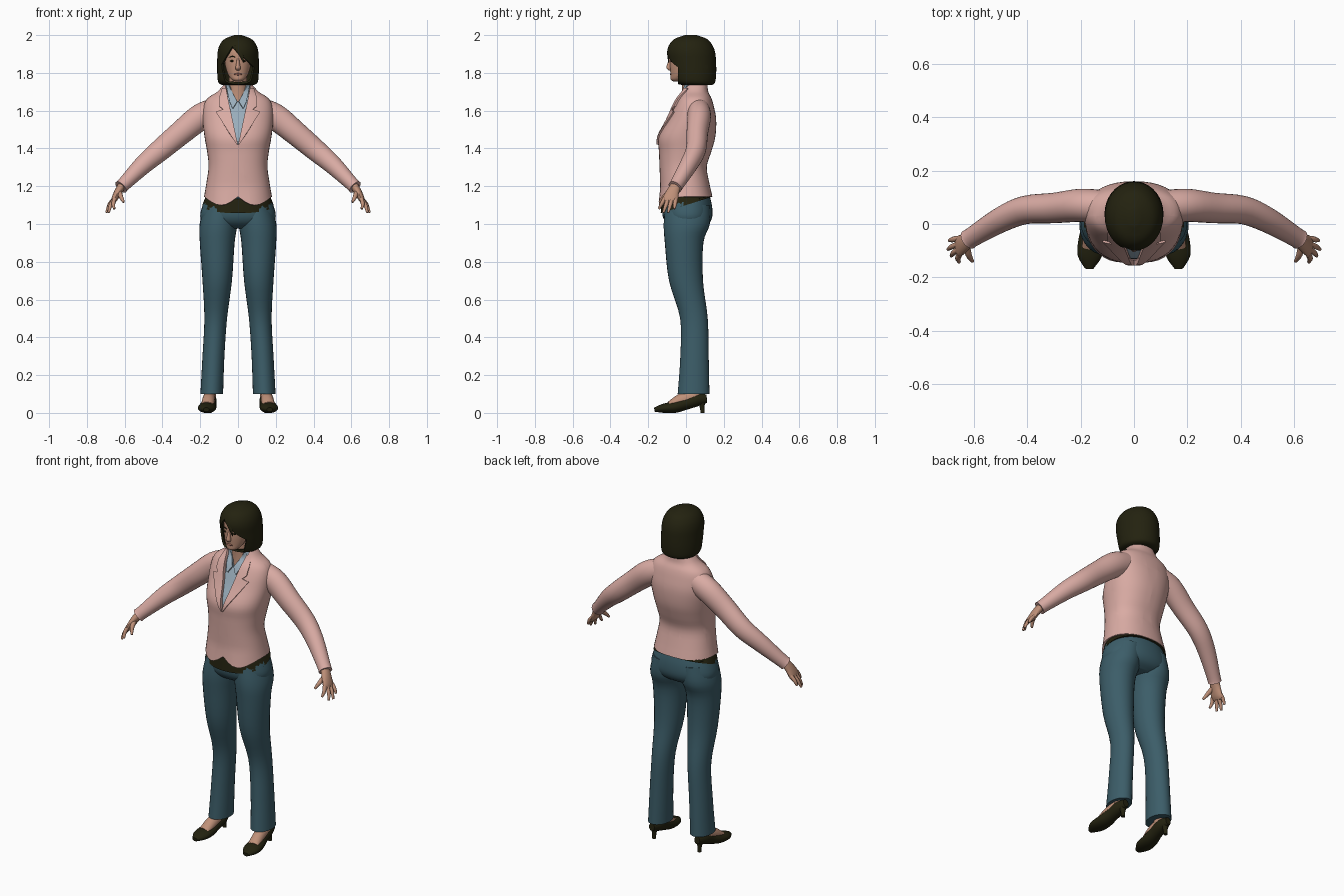
import bpy, bmesh, math
from mathutils import Vector
from mathutils.bvhtree import BVHTree

cube = bpy.data.objects.get("Cube")
if cube:
    bpy.data.objects.remove(cube)

X, Y, Z = Vector((1, 0, 0)), Vector((0, 1, 0)), Vector((0, 0, 1))
made = []


def material(name, r, g, b):
    m = bpy.data.materials.new(name)
    m.use_nodes = True
    m.diffuse_color = (r, g, b, 1)
    bsdf = m.node_tree.nodes["Principled BSDF"]
    bsdf.inputs["Base Color"].default_value = (r, g, b, 1)
    bsdf.inputs["Roughness"].default_value = 0.8
    return m


skin = material("skin", 0.52, 0.28, 0.19)
lips = material("lips", 0.34, 0.14, 0.10)
pink = material("jacket pink", 0.70, 0.41, 0.37)
blue = material("shirt blue", 0.32, 0.42, 0.50)
teal = material("trouser teal", 0.045, 0.11, 0.14)
dark = material("dark olive", 0.017, 0.016, 0.005)


def finish(name, bm, mat, thick=0):
    """Turn a bmesh into an object, optionally thickened inwards."""
    me = bpy.data.meshes.new(name)
    bm.to_mesh(me)
    bm.free()
    me.materials.append(mat)
    ob = bpy.data.objects.new(name, me)
    bpy.context.collection.objects.link(ob)
    if thick:
        mod = ob.modifiers.new("thickness", "SOLIDIFY")
        mod.thickness = thick
        mod.offset = -1
        bpy.context.view_layer.objects.active = ob
        bpy.ops.object.modifier_apply(modifier=mod.name)
    made.append(ob)
    return ob


def spline(keys, steps):
    """Smooth rows running through the key rows."""
    rows = []
    for i in range(len(keys) - 1):
        p = [keys[max(0, min(len(keys) - 1, i + d))] for d in (-1, 0, 1, 2)]
        for k in range(steps):
            t = k / steps
            rows.append([0.5 * (2 * b + (c - a) * t + (2 * a - 5 * b + 4 * c - d) * t * t
                                + (3 * b - a - 3 * c + d) * t ** 3) for a, b, c, d in zip(*p)])
    return rows + [list(keys[-1])]


def loft(keys, side=None, s=1, n=28, steps=4, power=1.0, caps=True):
    """Skin rings (x, y, z, width, depth); level rings unless a side axis is given."""
    rows = spline(keys, steps)
    pts = [Vector((r[0] * s, r[1], r[2])) for r in rows]
    bm = bmesh.new()
    rings = []
    for i, r in enumerate(rows):
        u, v = X, Y
        if side:
            t = (pts[min(i + 1, len(pts) - 1)] - pts[max(i - 1, 0)]).normalized()
            u = (side - t * side.dot(t)).normalized()
            v = t.cross(u)
        ring = []
        for k in range(n):
            a = math.tau * k / n
            c, d = (math.copysign(abs(w) ** power, w) for w in (math.cos(a), math.sin(a)))
            ring.append(bm.verts.new(pts[i] + u * c * r[3] + v * d * r[4]))
        rings.append(ring)
    for a, b in zip(rings, rings[1:]):
        for k in range(n):
            j = (k + 1) % n
            bm.faces.new((a[k], a[j], b[j], b[k]))
    if caps:
        bm.faces.new(rings[0][::-1])
        bm.faces.new(rings[-1])
        bmesh.ops.recalc_face_normals(bm, faces=bm.faces)
    return bm


def cut_opening(bm, planes):
    """Slice along every plane and remove what lies behind all of them."""
    planes = [(Vector(co), Vector(no)) for co, no in planes]
    for co, no in planes:
        bmesh.ops.bisect_plane(bm, geom=bm.verts[:] + bm.edges[:] + bm.faces[:],
                               plane_co=co, plane_no=no)
    gone = [f for f in bm.faces
            if all((f.calc_center_median() - co).dot(no) < 0 for co, no in planes)]
    bmesh.ops.delete(bm, geom=gone, context="FACES")


def neckline(half, low, high, y):
    return [((0, 0, low), (s * (high - low), 0, -half)) for s in (1, -1)] + [((0, y, 0), (0, 1, 0))]


def flap(name, rows, tree, mat, s, lift):
    """A cloth strip laid over a surface; rows are (z, inner x, outer x)."""
    bm = bmesh.new()
    grid = []
    fine = [[a + (b - a) * k / 4 for a, b in zip(p, q)]
            for p, q in zip(rows, rows[1:]) for k in range(4)] + [rows[-1]]
    for z, inner, outer in fine:
        line = []
        for k in range(5):
            x = s * (inner + (outer - inner) * k / 4)
            hit = tree.ray_cast(Vector((x, -1, z)), Y)[0]
            if hit is None:
                hit = tree.find_nearest(Vector((x, 0, z)))[0]
            line.append(bm.verts.new((x, hit.y - lift, z)))
        grid.append(line)
    for a, b in zip(grid, grid[1:]):
        for k in range(4):
            quad = (a[k], a[k + 1], b[k + 1], b[k])
            bm.faces.new(quad if s > 0 else quad[::-1])
    finish(name, bm, mat, lift)


def ball(name, centre, size, mat):
    bm = bmesh.new()
    bmesh.ops.create_uvsphere(bm, u_segments=16, v_segments=8, radius=1)
    for v in bm.verts:
        v.co = Vector([c + p * r for c, p, r in zip(centre, v.co, size)])
    finish(name, bm, mat)


# Jacket body with a shaped hem and an open neckline
torso = [(0, 0, 1.12, .18, .14), (0, -.005, 1.2, .17, .132), (0, -.015, 1.3, .156, .125),
         (0, -.005, 1.38, .163, .138), (0, .005, 1.46, .177, .15), (0, .03, 1.55, .187, .13),
         (0, .04, 1.62, .183, .108), (0, .045, 1.665, .162, .09), (0, .048, 1.7, .11, .07),
         (0, .05, 1.735, .078, .064)]
jacket = loft(torso, n=40, power=.88, caps=False)
jacket_tree = BVHTree.FromBMesh(jacket)
for v in jacket.verts:
    w = max(0, (1.2 - v.co.z) / .08)
    wave = math.sin(math.pi * min(abs(v.co.x) / .18, 1)) if v.co.y < 0 else 0
    v.co.z += w * (.025 - .045 * wave)
    v.co.y -= w * .01 * wave
cut_opening(jacket, neckline(.068, 1.415, 1.73, .03))
finish("jacket_body", jacket, pink, .01)

# Shirt inside the jacket
inner = [(x, y, z, a - .016, b - .016) for x, y, z, a, b in torso[3:-1]] + [(0, .045, 1.74, .064, .06)]
shirt = loft(inner, n=40, power=.88, caps=False)
shirt_tree = BVHTree.FromBMesh(shirt)
cut_opening(shirt, neckline(.05, 1.645, 1.73, .03))
finish("shirt", shirt, blue, .004)

# Trouser seat and belt
finish("trouser_seat", loft([(0, .012, .975, .09, .07), (0, .01, 1.0, .175, .11),
                             (0, .008, 1.04, .2, .131), (0, .006, 1.1, .187, .131),
                             (0, .004, 1.16, .163, .118)], n=36, power=.92), teal)
belt = loft([(0, .002, 1.1, .188, .136), (0, 0, 1.15, .17, .128)], n=36, power=.92)
for v in belt.verts:
    v.co.z += .32 * v.co.y * (1 if v.co.z < 1.12 else .4)
finish("belt", belt, dark)

for s, label in ((1, "left_"), (-1, "right_")):
    # Lapel, collar and shirt collar
    flap(label + "lapel", [(1.42, .001, .006), (1.5, .018, .058), (1.595, .038, .118),
                           (1.607, .041, .08)], jacket_tree, pink, s, .009)
    flap(label + "jacket_collar", [(1.607, .041, .078), (1.625, .045, .1), (1.67, .054, .1),
                                   (1.72, .064, .084)], jacket_tree, pink, s, .011)
    flap(label + "shirt_collar", [(1.615, .026, .03), (1.65, .004, .045), (1.69, .026, .054),
                                  (1.735, .05, .062)], shirt_tree, blue, s, .011)

    # Sleeve
    finish(label + "sleeve", loft([(.12, .065, 1.6, .062, .068), (.2, .07, 1.565, .062, .07),
                                   (.3, .06, 1.485, .057, .064), (.41, .052, 1.392, .053, .058),
                                   (.5, .015, 1.315, .047, .05), (.6, -.045, 1.215, .038, .037),
                                   (.62, -.058, 1.195, .038, .038)], Y, s), pink)

    # Palm, fingers and thumb
    finish(label + "palm", loft([(.61, -.05, 1.21, .027, .022), (.635, -.07, 1.17, .034, .02),
                                 (.655, -.083, 1.13, .041, .016), (.663, -.088, 1.11, .034, .008)],
                                Y, s, n=16), skin)
    for i, tip in enumerate([(.655, -.143, 1.08), (.685, -.12, 1.06),
                             (.697, -.095, 1.06), (.692, -.062, 1.08)]):
        base = Vector((.653, -.114 + .02 * i, 1.135))
        mid = base.lerp(Vector(tip), .5) + Vector((.006, 0, 0))
        keys = [(*base, .011, .011), (*mid, .0105, .0105), (*tip, .006, .006)]
        finish(label + "finger_%d" % (i + 1), loft(keys, Y, s, n=10), skin)
    finish(label + "thumb", loft([(.63, -.075, 1.175, .014, .014), (.62, -.115, 1.145, .012, .012),
                                  (.605, -.14, 1.115, .006, .006)], X, s, n=10), skin)

    # Trouser leg
    finish(label + "trouser_leg", loft([(.139, .04, .1, .06, .084), (.13, .045, .3, .058, .075),
                                        (.118, .042, .5, .06, .073), (.11, 0, .7, .078, .09),
                                        (.11, -.01, .9, .092, .102), (.103, .004, 1.0, .1, .122),
                                        (.088, .008, 1.1, .088, .118)], s=s), teal)

    # Ankle, foot, shoe and heel
    finish(label + "ankle", loft([(.15, .045, .06, .03, .036), (.145, .042, .14, .034, .04)],
                                 s=s, n=16), skin)
    finish(label + "foot", loft([(.15, .05, .088, .03, .04), (.156, -.03, .064, .034, .036),
                                 (.163, -.09, .042, .032, .017)], X, s, n=18), skin)
    finish(label + "shoe", loft([(.15, .11, .075, .018, .022), (.15, .06, .07, .036, .034),
                                 (.154, 0, .05, .039, .033), (.161, -.06, .031, .047, .031),
                                 (.166, -.12, .024, .045, .024), (.168, -.167, .017, .016, .011)],
                                X, s, n=20), dark)
    finish(label + "heel", loft([(.15, .088, 0, .011, .011), (.15, .085, .035, .013, .014),
                                 (.15, .078, .075, .028, .026)], s=s, n=14), dark)

    # Eye and brow
    ball(label + "eye", (s * .03, -.0765, 1.863), (.012, .005, .005), dark)
    finish(label + "brow", loft([(.014, -.085, 1.882, .002, .002), (.03, -.0815, 1.888, .003, .003),
                                 (.048, -.07, 1.882, .002, .002)], Z, s, n=8), dark)

# Neck, head, nose and mouth
finish("neck", loft([(0, .03, 1.58, .06, .06), (0, .035, 1.68, .055, .056),
                     (0, .03, 1.75, .049, .051), (0, .03, 1.82, .05, .055)]), skin)
finish("head", loft([(0, -.048, 1.755, .016, .018), (0, -.046, 1.765, .034, .035),
                     (0, -.03, 1.79, .052, .052), (0, -.01, 1.83, .066, .075),
                     (0, 0, 1.87, .072, .085), (0, .01, 1.92, .075, .092),
                     (0, .02, 1.96, .06, .07), (0, .02, 1.98, .02, .02)]), skin)
finish("nose", loft([(0, -.085, 1.812, .008, .005), (0, -.09, 1.825, .014, .014),
                     (0, -.087, 1.845, .01, .013), (0, -.083, 1.875, .006, .006)], n=14), skin)
ball("mouth", (0, -.08, 1.793), (.02, .006, .006), lips)

# Bob haircut, opened around the face with an off-centre parting
hair = loft([(0, .06, 1.735, .082, .075), (0, .046, 1.75, .104, .108), (0, .04, 1.8, .11, .12),
             (0, .033, 1.86, .11, .126), (0, .027, 1.91, .108, .127), (0, .025, 1.95, .096, .113),
             (0, .025, 1.98, .07, .085), (0, .025, 2.0, .02, .03)], n=36)
part = (-.03, 0, 1.94)
cut_opening(hair, [((0, -.042, 0), (0, 1, 0)), (part, (-.1, 0, .06)), (part, (.11, 0, .115))])
finish("hair", hair, dark, .012)
finish("hair_lock", loft([(-.02, -.085, 1.94, .012, .008), (.012, -.094, 1.905, .012, .006),
                          (.03, -.092, 1.855, .002, .002)], X, n=10), dark)

# Smooth shading that keeps the sharp edges
bpy.ops.object.select_all(action="DESELECT")
for ob in made:
    ob.select_set(True)
bpy.context.view_layer.objects.active = made[0]
bpy.ops.object.shade_smooth_by_angle(angle=math.radians(40))
